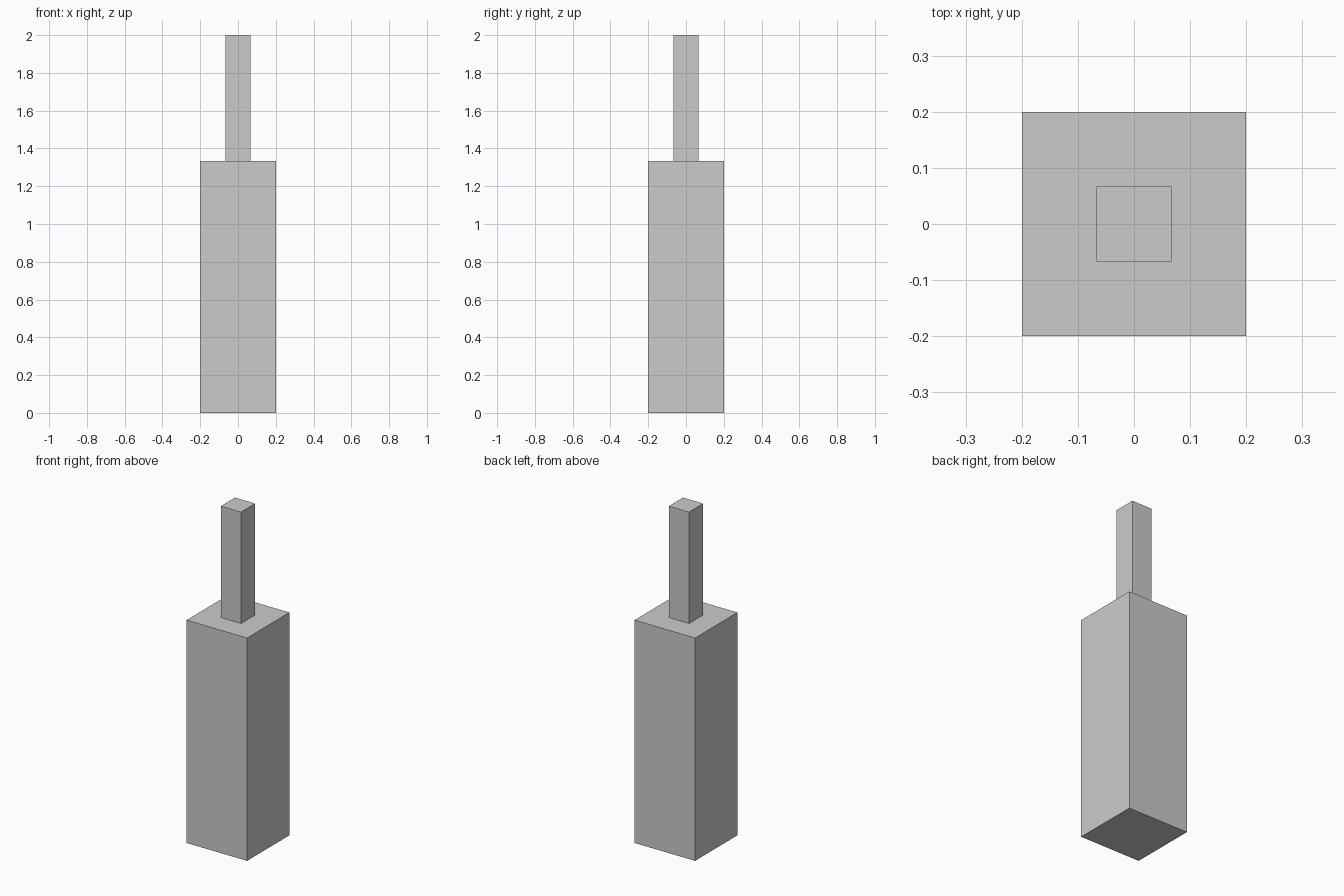
import bpy

if "Cube" in bpy.data.objects:
    bpy.data.objects.remove(bpy.data.objects["Cube"])


def box(name, width, z0, z1):
    """Square upright block from z0 to z1, centred on the z axis."""
    bpy.ops.mesh.primitive_cube_add(size=1, location=(0, 0, (z0 + z1) / 2))
    obj = bpy.context.object
    obj.name = obj.data.name = name
    obj.scale = (width, width, z1 - z0)
    bpy.ops.object.transform_apply(location=False, rotation=False, scale=True)
    return obj


UNIT = 2 / 15  # the narrow post is one unit wide

# Wide lower block
box("body", 3 * UNIT, 0, 10 * UNIT)

# Slim post standing on the centre of the body
box("post", UNIT, 10 * UNIT, 15 * UNIT)
